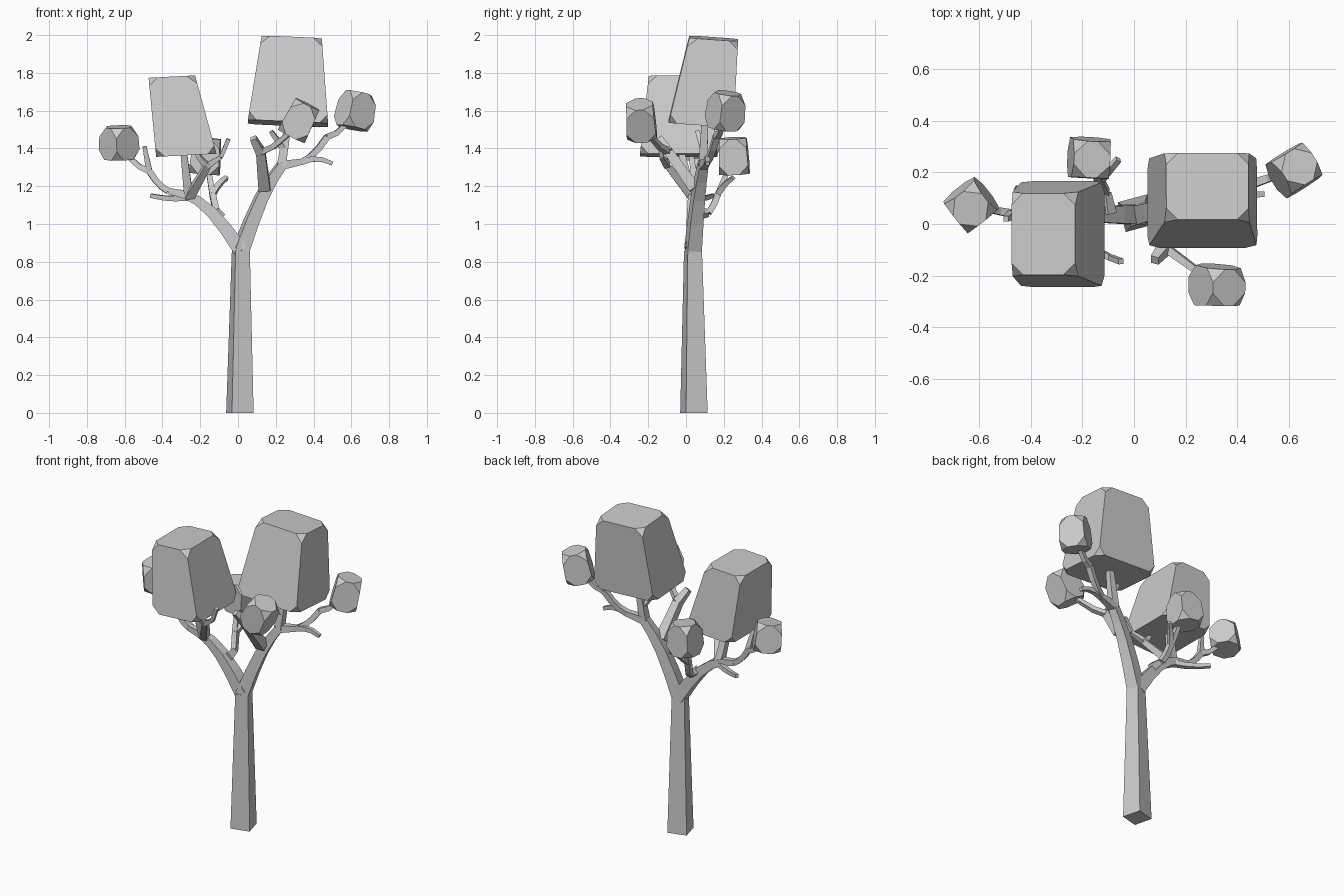
import bpy
import bmesh
from math import radians, cos, sin, pi
from mathutils import Vector, Euler

if "Cube" in bpy.data.objects:
    bpy.data.objects.remove(bpy.data.objects["Cube"])

GREY = (.6, .6, .6, 1)
grey = bpy.data.materials.new("plain grey")
grey.use_nodes = True
grey.diffuse_color = GREY
grey.node_tree.nodes["Principled BSDF"].inputs["Base Color"].default_value = GREY

# Limb thicknesses, as half the diagonal of the square section
ROOT, NECK, BRANCH, TWIG, TIP = .084, .055, .034, .023, .015


def finish(name, mesh_data):
    bmesh.ops.recalc_face_normals(mesh_data, faces=mesh_data.faces)
    mesh = bpy.data.meshes.new(name)
    mesh_data.to_mesh(mesh)
    mesh_data.free()
    mesh.materials.append(grey)
    part = bpy.data.objects.new(name, mesh)
    bpy.context.collection.objects.link(part)


def limb(name, start, end, thick, thin, arch=0, steps=3, twist=0):
    """Tapered square tube between two joints, arched upward (or sagging if negative)."""
    start, end = Vector(start), Vector(end)
    run = end - start
    mesh_data = bmesh.new()
    rings = []
    side = Vector((1, 0, 0)) if abs(run.x) < abs(run.z) else Vector((0, 1, 0))
    for step in range(steps + 1):
        t = step / steps
        centre = start + run * t + Vector((0, 0, arch * sin(pi * t)))
        along = (run + Vector((0, 0, arch * pi * cos(pi * t)))).normalized()
        # Carry the orientation of the section along the path
        side = (side - along * side.dot(along)).normalized()
        across = along.cross(side)
        radius = thick + (thin - thick) * t
        ring = []
        for corner in range(4):
            angle = radians(twist) + pi / 4 + corner * pi / 2
            ring.append(mesh_data.verts.new(centre + radius * (side * cos(angle) + across * sin(angle))))
        rings.append(ring)
    for lower, upper in zip(rings, rings[1:]):
        for k in range(4):
            mesh_data.faces.new((lower[k - 1], lower[k], upper[k], upper[k - 1]))
    mesh_data.faces.new(rings[0])
    mesh_data.faces.new(rings[-1])
    finish(name, mesh_data)


def crown(name, centre, tilt, base=(.16, .16), height=.19, taper=.88, shift=(0, 0), chamfer=.05):
    """Tapered block with cut corners; shift moves the top against the base."""
    mesh_data = bmesh.new()
    bmesh.ops.create_cube(mesh_data, size=1)
    for v in mesh_data.verts:
        scale = taper if v.co.z > 0 else 1
        v.co = Vector((v.co.x * base[0] * scale + v.co.z * shift[0],
                       v.co.y * base[1] * scale + v.co.z * shift[1],
                       v.co.z * height))
    bmesh.ops.bevel(mesh_data, geom=mesh_data.verts[:], offset=chamfer, segments=1, affect='VERTICES')
    turn = Euler([radians(angle) for angle in tilt]).to_matrix()
    for v in mesh_data.verts:
        v.co = turn @ v.co + Vector(centre)
    finish(name, mesh_data)


# Joints where limbs meet
fork = (.015, .037, .86)
left_joint = (.23, .09, 1.31)
left_mid = (.34, .11, 1.33)
left_elbow = (.47, .16, 1.46)
front_root = (.14, .045, 1.19)
front_joint = (.12, -.09, 1.38)
right_joint = (-.26, .035, 1.14)
right_end = (-.37, .035, 1.175)
right_elbow = (-.47, .04, 1.28)
right_twig_joint = (-.16, -.1, 1.31)
right_front_tip = (-.09, -.13, 1.355)
back_root = (-.1, .04, 1.05)
back_low = (-.11, .12, 1.06)
back_joint = (-.135, .17, 1.16)

# Crown positions, where the outer twigs end
right_bud = (-.63, .07, 1.43)
front_bud = (.325, -.24, 1.55)
left_bud = (.622, .21, 1.6)
back_bud = (-.17, .253, 1.36)

# Trunk and the two main branches
limb("trunk", (.01, .042, 0), fork, ROOT, NECK, steps=1, twist=15)
limb("left_branch", fork, left_joint, NECK, BRANCH, arch=.05, steps=4, twist=15)
limb("right_branch", fork, right_end, NECK, TWIG, arch=.08, steps=5)

# Branches of the left side
limb("left_outer_branch", left_joint, left_mid, BRANCH, TWIG, steps=1)
limb("left_rising_branch", left_mid, left_elbow, TWIG, TWIG, arch=-.02)
limb("left_outer_twig", left_elbow, left_bud, TWIG, TIP, arch=-.03)
limb("left_outer_stub", left_mid, (.5, .115, 1.32), TWIG, TIP, arch=.02)
limb("left_crown_branch", left_joint, (.27, .1, 1.56), BRANCH, TWIG)
limb("left_crown_stub", (.24, .09, 1.4), (.175, .06, 1.49), TWIG, TIP)
limb("front_branch", front_root, front_joint, NECK * .8, BRANCH)
limb("front_stub", front_joint, (.08, -.14, 1.455), BRANCH, TWIG, steps=1)
limb("front_twig", front_joint, front_bud, TWIG, TIP, arch=-.03)

# Branches of the right side
limb("right_outer_branch", right_end, right_elbow, TWIG, TWIG, arch=-.015)
limb("right_outer_twig", right_elbow, right_bud, TWIG, TIP, arch=-.03)
limb("right_outer_stub", right_elbow, (-.495, .02, 1.41), TWIG, TIP)
limb("right_low_stub", right_joint, (-.46, .14, 1.15), TWIG, TIP, arch=-.01)
limb("right_crown_branch", right_joint, (-.29, -.03, 1.4), BRANCH, TWIG)
limb("right_front_branch", right_joint, right_twig_joint, BRANCH, TWIG)
limb("right_front_twig", right_twig_joint, right_front_tip, TWIG, TIP, steps=1)
limb("right_front_stub", right_front_tip, (-.05, -.145, 1.45), TIP, TIP, steps=1)
limb("right_inner_stub", right_twig_joint, (-.23, -.12, 1.4), TWIG, TIP, arch=-.015)

# Branches reaching to the back
limb("back_branch", back_root, back_low, BRANCH, TWIG, steps=1)
limb("back_rising_branch", back_low, back_joint, TWIG, TWIG, arch=-.01)
limb("back_twig", back_joint, back_bud, TWIG, TIP)
limb("back_stub", back_joint, (-.06, .25, 1.245), TWIG, TIP, arch=.01)

# Large crowns
crown("right_crown", (-.312, -.039, 1.572), tilt=(0, -3, 0), base=(.32, .41),
      height=.42, taper=.77, shift=(-.055, 0), chamfer=.045)
crown("left_crown", (.274, .113, 1.757), tilt=(-4, 2.5, 0), base=(.425, .345),
      height=.455, taper=.75, shift=(0, .035), chamfer=.045)

# Small crowns
crown("right_small_crown", right_bud, tilt=(5, -6, 38), height=.17)
crown("front_small_crown", front_bud, tilt=(4, 27, 0))
crown("left_small_crown", left_bud, tilt=(0, 13, 32))
crown("back_small_crown", back_bud, tilt=(2, 5, -3))
